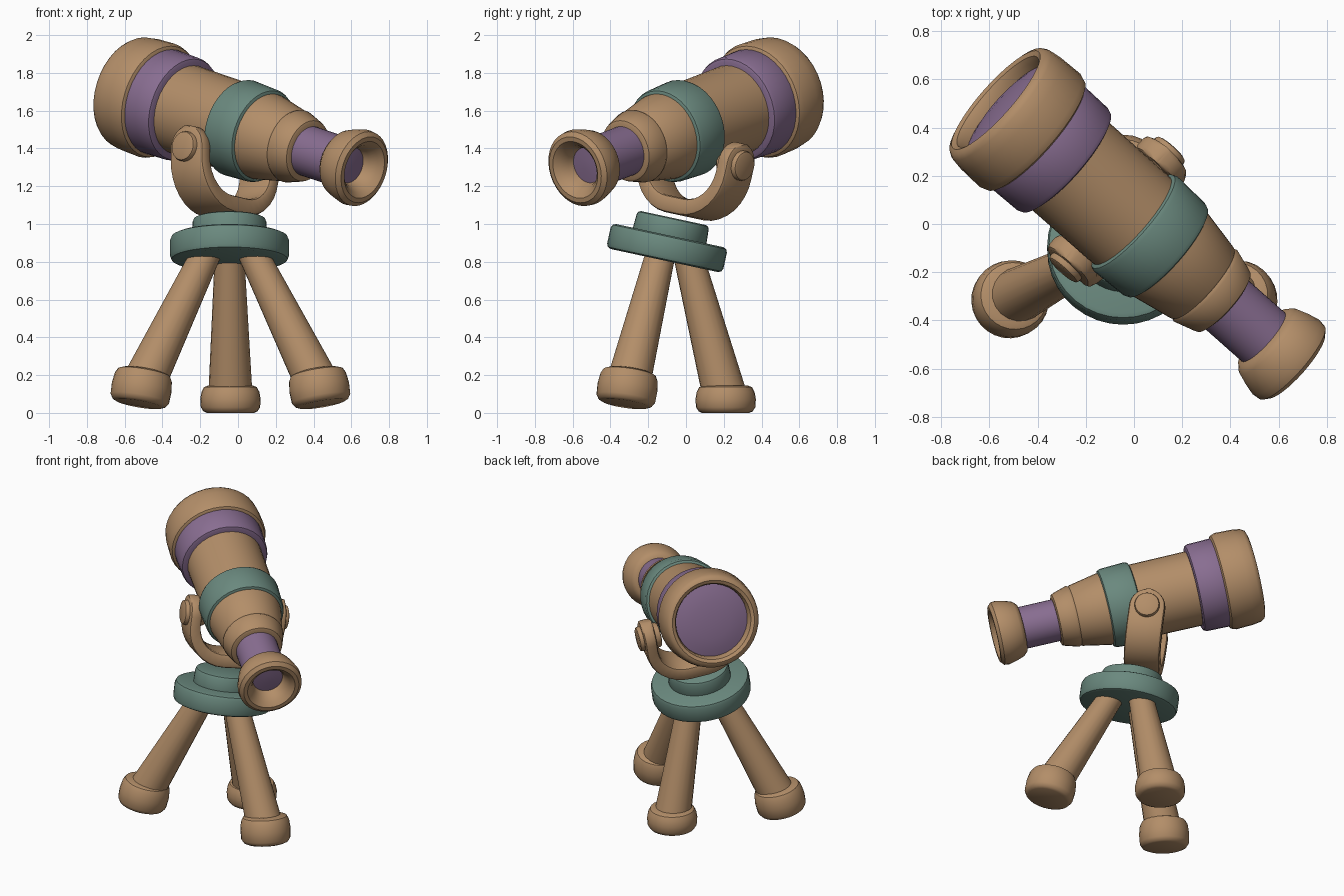
import bpy, bmesh, math
from mathutils import Vector

if "Cube" in bpy.data.objects:
    bpy.data.objects.remove(bpy.data.objects["Cube"])


def material(name, rgb):
    m = bpy.data.materials.new(name)
    m.diffuse_color = (*rgb, 1)
    m.use_nodes = True
    m.node_tree.nodes["Principled BSDF"].inputs["Base Color"].default_value = m.diffuse_color
    return m


WOOD = material("tan_wood", (0.45, 0.27, 0.14))
TEAL = material("muted_teal", (0.145, 0.25, 0.21))
PURPLE = material("dusty_purple", (0.25, 0.155, 0.285))


def finish(bm, name, mat, angle=40):
    bmesh.ops.remove_doubles(bm, verts=bm.verts, dist=1e-5)
    bmesh.ops.recalc_face_normals(bm, faces=bm.faces)
    mesh = bpy.data.meshes.new(name)
    bm.to_mesh(mesh)
    bm.free()
    ob = bpy.data.objects.new(name, mesh)
    bpy.context.collection.objects.link(ob)
    mesh.materials.append(mat)
    bpy.ops.object.select_all(action='DESELECT')
    ob.select_set(True)
    bpy.context.view_layer.objects.active = ob
    bpy.ops.object.shade_smooth_by_angle(angle=math.radians(angle))
    return ob


def lathe(name, profile, mat, origin, axis, closed=False, n=36):
    """Revolve (distance along axis, radius) points about an axis."""
    origin, axis = Vector(origin), Vector(axis).normalized()
    rot = axis.to_track_quat('Z', 'Y')
    bm = bmesh.new()
    rings = []
    for t, r in profile:
        rings.append([bm.verts.new(origin + rot @ Vector((
            r * math.cos(2 * math.pi * i / n), r * math.sin(2 * math.pi * i / n), t)))
            for i in range(n)])
    pairs = list(zip(rings, rings[1:])) + ([(rings[-1], rings[0])] if closed else [])
    for a, b in pairs:
        for i in range(n):
            j = (i + 1) % n
            bm.faces.new((a[i], a[j], b[j], b[i]))
    if not closed:
        bm.faces.new(rings[0])
        bm.faces.new(rings[-1])
    return finish(bm, name, mat)


def band(t0, t1, r0, r1, b=0.02):
    """Rounded band profile."""
    k = 0.3 * b
    return [(t0, r0 - b), (t0 + k, r0 - k), (t0 + b, r0),
            (t1 - b, r1), (t1 - k, r1 - k), (t1, r1 - b)]


# Telescope tube, measured from the eyepiece towards the big end
EYE = Vector((0.60, -0.525, 1.31))
AIM = Vector((-0.726, 0.643, 0.243)).normalized()


def tube(name, profile, mat, closed=False):
    return lathe(name, profile, mat, EYE, AIM, closed)


tube("eyepiece", [(0.09, 0.125), (0.085, 0.155), (0.06, 0.178), (0.01, 0.195),
                  (-0.04, 0.207), (-0.075, 0.203), (-0.095, 0.18), (-0.095, 0.155),
                  (-0.07, 0.128), (-0.03, 0.105), (0.03, 0.09)], WOOD, closed=True)
tube("eyepiece_lens", [(0.0, 0.03), (0.005, 0.1), (0.03, 0.1)], PURPLE)
tube("eyepiece_tube", [(0.03, 0.135), (0.36, 0.135)], PURPLE)
tube("tube_collar", band(0.31, 0.44, 0.172, 0.198, 0.022), WOOD)
tube("barrel", [(0.42, 0.17), (0.425, 0.185), (0.44, 0.197), (0.62, 0.232),
                (0.85, 0.24), (1.42, 0.243)], WOOD)
tube("middle_band", band(0.63, 0.84, 0.255, 0.262, 0.025), TEAL)
tube("front_band", band(1.21, 1.42, 0.283, 0.287, 0.025), PURPLE)
tube("front_rim", [(1.38, 0.24), (1.38, 0.285), (1.39, 0.303), (1.42, 0.314),
                   (1.53, 0.31), (1.585, 0.302), (1.608, 0.288), (1.615, 0.268),
                   (1.605, 0.247), (1.58, 0.237), (1.54, 0.235)], WOOD, closed=True)
tube("front_lens", [(1.5, 0.24), (1.55, 0.24), (1.564, 0.19), (1.575, 0.12),
                    (1.58, 0.04)], PURPLE)

# Tilted round base
UP = Vector((0, 0.21, 0.977)).normalized()
HUB = Vector((-0.045, -0.1, 0.875))
lathe("base_plate", band(-0.07, 0.065, 0.315, 0.315, 0.025), TEAL, HUB, UP)
lathe("base_step", band(0.03, 0.16, 0.2, 0.195, 0.02), TEAL, HUB, UP)

# Cradle: a flat bar bent to a U, with rounded ends
PIVOT = Vector((-0.07, 0.06, 1.36))
SIDE = Vector((0.65, 0.73, -0.157))
SIDE = (SIDE - UP * SIDE.dot(UP)).normalized()
ACROSS = UP.cross(SIDE)
HALF, END, BEND = 0.278, 0.115, 0.22
stations = []   # side, up, normal side, normal up, half width, half thickness
for k in range(9):
    a = math.pi / 2 * (1 - k / 8)
    stations.append((HALF, END * math.sin(a), 1, 0, max(0.012, END * math.cos(a)), 0.038))
for k in range(9):
    a = math.pi / 2 * k / 8
    stations.append((HALF - BEND + BEND * math.cos(a), -0.06 - BEND * math.sin(a),
                     math.cos(a), -math.sin(a), END, 0.038 + 0.008 * k / 8))
stations += [(-s, u, -ns, nu, w, h) for s, u, ns, nu, w, h in reversed(stations)]
bm = bmesh.new()
rings = []
for s, u, ns, nu, w, h in stations:
    mid = PIVOT + SIDE * s + UP * u
    out = SIDE * ns + UP * nu
    c = min(0.02, w * 0.5)
    section = [(w, h - c), (w - c * 0.3, h - c * 0.3), (w - c, h)]
    section += [(-x, y) for x, y in reversed(section)]
    section += [(x, -y) for x, y in reversed(section)]
    rings.append([bm.verts.new(mid + ACROSS * x + out * y) for x, y in section])
for a, b in zip(rings, rings[1:]):
    for i in range(len(a)):
        j = (i + 1) % len(a)
        bm.faces.new((a[i], a[j], b[j], b[i]))
bm.faces.new(rings[0])
bm.faces.new(rings[-1])
finish(bm, "cradle", WOOD)

# Pivot buttons on both cradle arms
for side, label in ((1, "back"), (-1, "front")):
    lathe("pivot_button_" + label, band(0.2, 0.345, 0.08, 0.08, 0.015), WOOD,
          PIVOT, SIDE * side, n=24)

# Three legs with rounded feet
legs = {
    "left": ((-0.16, -0.13, 0.86), (-0.51, -0.31, 0.135), (0.17, 0.15, 1), 0.09),
    "right": ((0.07, -0.13, 0.86), (0.43, -0.31, 0.135), (-0.17, 0.15, 1), 0.09),
    "back": ((-0.045, 0.01, 0.84), (-0.04, 0.21, 0.073), (0, 0, 1), 0.073),
}
for label, (top, foot, tilt, h) in legs.items():
    top, foot = Vector(top), Vector(foot)
    lathe("leg_" + label, [(0, 0.118), ((top - foot).length, 0.078)], WOOD,
          foot, top - foot, n=20)
    lathe("foot_" + label, [(-h, 0.125), (-h + 0.008, 0.143), (-h + 0.03, 0.157),
                            (0, 0.16), (h - 0.035, 0.153), (h - 0.01, 0.14),
                            (h, 0.115)], WOOD, foot, tilt, n=28)
